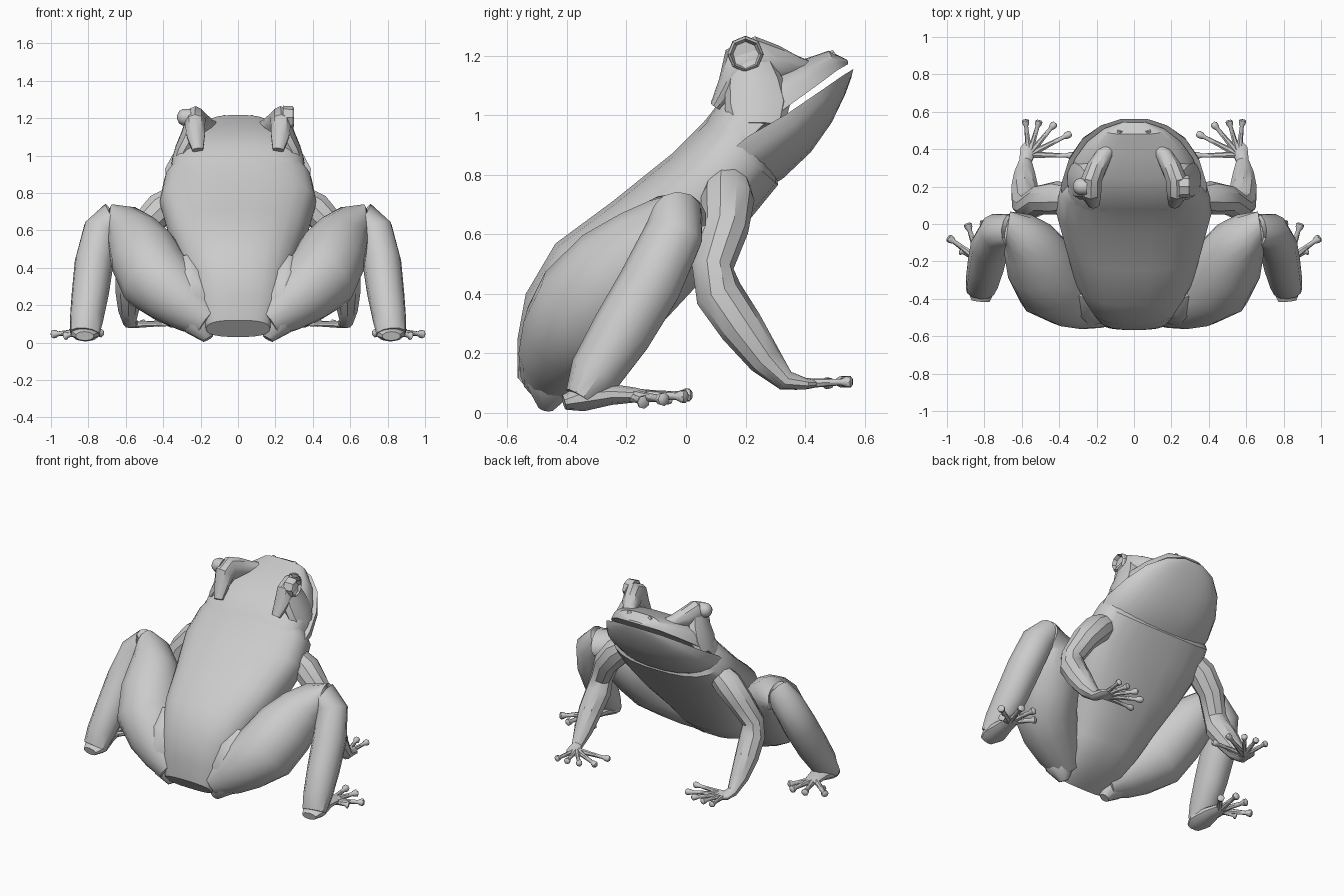
import bpy, bmesh, math
from mathutils import Vector

skin = bpy.data.materials.new("grey skin")
skin.diffuse_color = (0.6, 0.6, 0.6, 1)


def finish(bm, name, angle=35):
    bmesh.ops.recalc_face_normals(bm, faces=bm.faces)
    for f in bm.faces:
        f.smooth = True
    for e in bm.edges:
        if len(e.link_faces) == 2 and e.calc_face_angle(0) > math.radians(angle):
            e.smooth = False
    me = bpy.data.meshes.new(name)
    bm.to_mesh(me)
    bm.free()
    me.materials.append(skin)
    ob = bpy.data.objects.new(name, me)
    bpy.context.collection.objects.link(ob)
    return ob


def skin_rings(bm, rings):
    rings = [[bm.verts.new(p) for p in r] for r in rings]
    n = len(rings[0])
    for a, b in zip(rings, rings[1:]):
        for i in range(n):
            j = (i + 1) % n
            bm.faces.new((a[i], a[j], b[j], b[i]))
    bm.faces.new(rings[0][::-1])
    bm.faces.new(rings[-1])


def spow(v, e):
    return math.copysign(abs(v) ** e, v)


def loft(name, sections, start, end, n=18, ex=0.85):
    """Sections are (top y, top z, bottom y, bottom z, half width).
    start/end give the arc: full ellipse, upper half or lower half."""
    full = end - start > 300
    rings = []
    for ty, tz, by, bz, w in sections:
        top, bot = Vector((0, ty, tz)), Vector((0, by, bz))
        if full:
            c, h = (top + bot) / 2, (top - bot) / 2
        elif start == 0:
            c, h = bot, top - bot
        else:
            c, h = top, top - bot
        ring = []
        for i in range(n):
            t = math.radians(start + (end - start) * i / (n if full else n - 1))
            ring.append(c + h * spow(math.sin(t), ex) + Vector((w * spow(math.cos(t), ex), 0, 0)))
        rings.append(ring)
    bm = bmesh.new()
    skin_rings(bm, rings)
    return finish(bm, name)


def tube(bm, s, pts, ref, n=9):
    """Limb through (x, y, z, radius, side radius), mirrored by s."""
    ps = [Vector(p[:3]) for p in pts]
    rings = []
    for i, p in enumerate(pts):
        t = (ps[min(i + 1, len(ps) - 1)] - ps[max(i - 1, 0)]).normalized()
        u = t.cross(Vector(ref)).normalized()
        v = t.cross(u)
        r1, r2 = p[3], p[-1]
        ring = []
        for k in range(n):
            a = 2 * math.pi * k / n
            q = ps[i] + u * r1 * math.cos(a) + v * r2 * math.sin(a)
            ring.append((q.x * s, q.y, max(q.z, 0.004)))
        rings.append(ring)
    skin_rings(bm, rings)


def limb(name, s, pts, ref=(1, 0, 0), n=10):
    bm = bmesh.new()
    tube(bm, s, pts, ref, n)
    return finish(bm, name)


def digits(name, s, base, tips, r):
    """Thin fingers with round pads at the tips."""
    bm = bmesh.new()
    b = Vector(base)
    for tip in tips:
        t = Vector(tip)
        pts = [(*b.lerp(t, f), r * k) for f, k in
               ((0, 1.5), (0.45, 1.0), (0.8, 0.8), (0.88, 1.35), (0.96, 1.45), (1.0, 0.8))]
        tube(bm, s, pts, (0, 0, 1), 7)
    return finish(bm, name, 50)


# torso, rump to neck
loft("torso", [
    (-.567, .12, -.49, .03, .17), (-.567, .25, -.30, .09, .23),
    (-.54, .40, -.17, .19, .27), (-.44, .57, -.07, .31, .32),
    (-.25, .71, .06, .45, .37), (-.05, .87, .20, .63, .42),
    (.06, .98, .31, .765, .395), (.11, 1.04, .30, .86, .34)], 0, 360, 22, 0.78)

# lower jaw and throat
loft("lower_jaw", [
    (.10, .84, .21, .72, .38), (.21, .93, .325, .785, .39), (.34, 1.005, .42, .875, .35),
    (.45, 1.08, .49, .975, .28), (.525, 1.132, .535, 1.07, .18),
    (.562, 1.155, .555, 1.125, .07)], 180, 360, 14, 0.9)

# upper head and snout
loft("upper_head", [
    (.03, .93, .17, .88, .36), (.11, 1.045, .25, .96, .355), (.24, 1.13, .35, 1.035, .315),
    (.37, 1.18, .44, 1.10, .25), (.48, 1.217, .51, 1.152, .16),
    (.543, 1.185, .545, 1.172, .06)], 0, 180, 16, 0.65)

for s, side in ((1, "right"), (-1, "left")):
    # brow ridge carrying the eye
    limb("brow_" + side, s, [
        (.215, .10, 1.03, .02, .03), (.225, .145, 1.10, .04, .05), (.23, .185, 1.165, .075, .058),
        (.228, .235, 1.185, .08, .058), (.20, .30, 1.17, .065, .055),
        (.16, .37, 1.16, .04, .045), (.12, .42, 1.16, .02, .03)])
    # cheek below the eye, running down to the jaw
    limb("cheek_" + side, s, [
        (.225, .215, 1.19, .07, .055), (.255, .23, 1.10, .10, .055),
        (.29, .24, 1.03, .11, .05), (.32, .24, .96, .09, .04)])
    # nostril
    limb("nostril_" + side, s, [(.08, .47, 1.19, .02), (.075, .50, 1.205, .015)], n=6)

    # arm
    limb("front_leg_" + side, s, [
        (.33, .14, .78, .07), (.41, .14, .72, .09), (.50, .13, .62, .08),
        (.565, .09, .49, .07), (.575, .11, .40, .08), (.585, .185, .29, .075),
        (.585, .265, .18, .058), (.58, .335, .108, .035), (.565, .40, .098, .02, .045),
        (.555, .43, .098, .014, .03)])
    digits("fingers_" + side, s, (.56, .37, .098),
           [(.58, .56, .105), (.505, .555, .105), (.42, .54, .105),
            (.335, .485, .10), (.315, .365, .10)], .014)

    # thigh and knee
    limb("thigh_" + side, s, [
        (.15, -.465, .11, .095), (.24, -.43, .18, .14), (.34, -.385, .26, .175),
        (.44, -.32, .345, .20), (.50, -.21, .465, .19), (.555, -.11, .56, .155),
        (.615, -.045, .63, .115), (.675, -.02, .65, .09), (.72, -.03, .63, .07)], n=14)
    # rear end lump beside the vent
    limb("hip_" + side, s, [
        (.16, -.47, .02, .03), (.20, -.455, .09, .09), (.24, -.44, .22, .115),
        (.26, -.40, .34, .11), (.27, -.34, .44, .06)])
    # shin
    limb("shin_" + side, s, [
        (.63, -.05, .66, .06), (.665, -.03, .67, .085), (.73, -.04, .60, .10),
        (.77, -.12, .43, .108, .105), (.79, -.215, .27, .105, .10),
        (.81, -.305, .13, .09, .09), (.82, -.355, .05, .055, .08)], n=11)
    # foot
    limb("foot_" + side, s, [
        (.82, -.41, .035, .025, .05), (.815, -.35, .05, .045, .08),
        (.82, -.25, .062, .035, .06), (.83, -.17, .06, .025, .05),
        (.835, -.13, .06, .015, .04)])
    digits("toes_" + side, s, (.83, -.19, .06),
           [(.73, -.05, .05), (.80, .02, .06), (.89, .005, .055),
            (.995, -.07, .045), (.93, -.14, .035)], .016)

# left eyeball bulges
limb("eye_left", -1, [(.25, .2, 1.205, .045), (.295, .2, 1.205, .045),
                      (.315, .2, 1.205, .033), (.325, .2, 1.205, .012)], (0, 0, 1), 12)
# right eye is an open ring, its cap inset and sunk
bm = bmesh.new()
tube(bm, 1, [(.24, .2, 1.205, .062), (.29, .2, 1.205, .06), (.30, .2, 1.205, .052)], (0, 0, 1), 8)
cap = max(bm.faces, key=lambda f: f.calc_center_median().x)
bmesh.ops.recalc_face_normals(bm, faces=bm.faces)
bmesh.ops.inset_region(bm, faces=[cap], thickness=.01, depth=-.025)
finish(bm, "eye_socket_right", 30)
